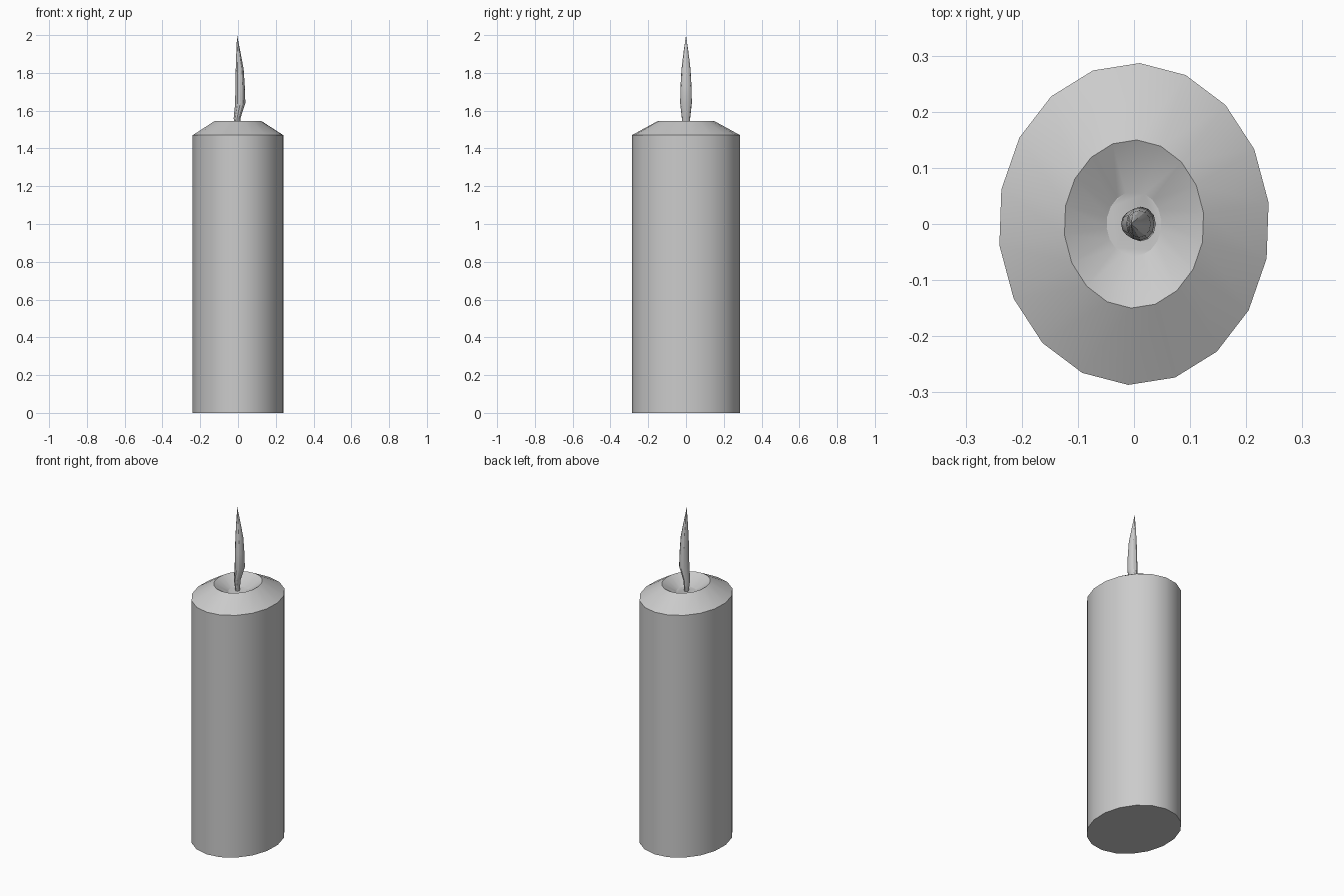
import bpy, bmesh, math

if "Cube" in bpy.data.objects:
    bpy.data.objects.remove(bpy.data.objects["Cube"])

def loft(name, rings, sides, phase=0.0, tip=None):
    """Skin oval rings (z, centre x, x radius, y radius), bottom to top, then cap."""
    bm = bmesh.new()
    loops = []
    for z, cx, rx, ry in rings:
        loops.append([bm.verts.new((cx + rx * math.cos(phase + math.tau * i / sides),
                                    ry * math.sin(phase + math.tau * i / sides), z))
                      for i in range(sides)])
    for a, b in zip(loops, loops[1:]):
        for i in range(sides):
            j = (i + 1) % sides
            bm.faces.new((a[i], a[j], b[j], b[i]))
    bm.faces.new(loops[0][::-1])
    if tip:
        t = bm.verts.new(tip)
        for i in range(sides):
            bm.faces.new((loops[-1][i], loops[-1][(i + 1) % sides], t))
    else:
        bm.faces.new(loops[-1])
    bmesh.ops.recalc_face_normals(bm, faces=bm.faces)
    mesh = bpy.data.meshes.new(name)
    bm.to_mesh(mesh)
    bm.free()
    obj = bpy.data.objects.new(name, mesh)
    bpy.context.collection.objects.link(obj)
    bpy.ops.object.select_all(action='DESELECT')
    obj.select_set(True)
    bpy.context.view_layer.objects.active = obj
    bpy.ops.object.shade_smooth_by_angle(angle=math.radians(30))
    return obj

# Wax body: straight oval wall, sloped shoulder, hollow around the wick
loft("wax_body", [
    (0.0, 0, 0.242, 0.287),
    (1.47, 0, 0.242, 0.287),
    (1.545, 0, 0.125, 0.150),
    (1.495, 0, 0.049, 0.058),
], 18, math.radians(7.6))

# Flame: narrow foot, swelling to the right, curving back to a point
loft("flame", [
    (1.49, -0.003, 0.011, 0.013),
    (1.56, -0.005, 0.018, 0.022),
    (1.64, 0.012, 0.027, 0.031),
    (1.73, 0.011, 0.025, 0.029),
    (1.82, 0.009, 0.021, 0.024),
    (1.91, 0.002, 0.011, 0.013),
], 12, tip=(-0.005, 0, 2.0))
